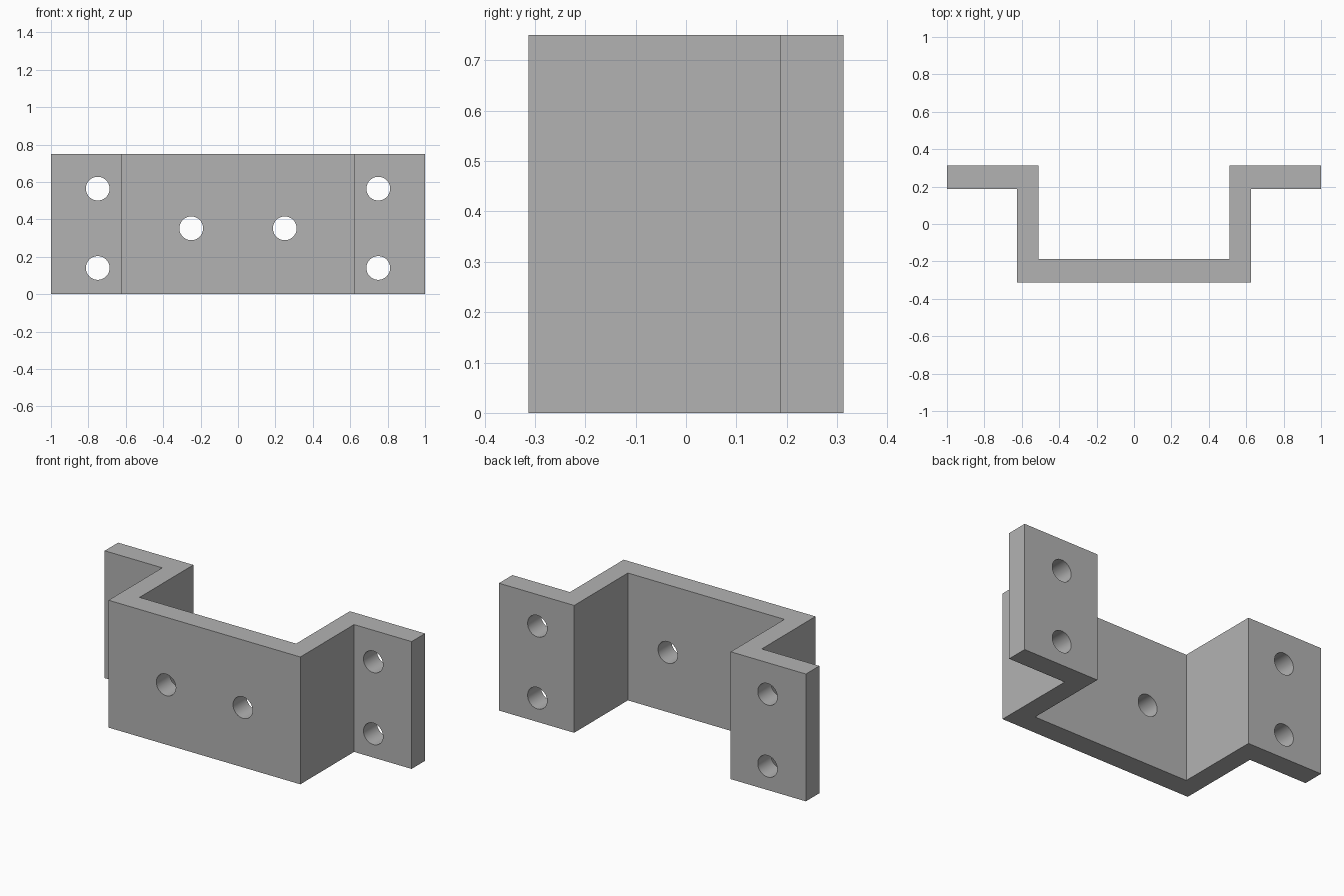
import bpy
import bmesh
import math

if "Cube" in bpy.data.objects:
    bpy.data.objects.remove(bpy.data.objects["Cube"], do_unlink=True)

HEIGHT = 0.75
HOLE_RADIUS = 0.0635

# Material
grey = bpy.data.materials.new("plain grey")
grey.use_nodes = True
colour = (0.45, 0.45, 0.45, 1)
grey.diffuse_color = colour
grey.node_tree.nodes["Principled BSDF"].inputs["Base Color"].default_value = colour


def make_object(name, bm):
    bmesh.ops.recalc_face_normals(bm, faces=bm.faces)
    mesh = bpy.data.meshes.new(name)
    bm.to_mesh(mesh)
    bm.free()
    mesh.materials.append(grey)
    obj = bpy.data.objects.new(name, mesh)
    bpy.context.collection.objects.link(obj)
    return obj


# Hat-shaped bracket: half profile mirrored, then extruded upwards
half = [(0.51, -0.1875), (0.51, 0.3125), (1, 0.3125),
        (1, 0.1875), (0.625, 0.1875), (0.625, -0.3125)]
profile = half + [(-x, y) for x, y in reversed(half)]
bm = bmesh.new()
face = bm.faces.new([bm.verts.new((x, y, 0)) for x, y in profile])
extruded = bmesh.ops.extrude_face_region(bm, geom=[face])["geom"]
bmesh.ops.translate(bm, vec=(0, 0, HEIGHT),
                    verts=[v for v in extruded if isinstance(v, bmesh.types.BMVert)])
bracket = make_object("bracket", bm)

# Screw holes: two in the front plate, two in each flange
bm = bmesh.new()
for side in (-1, 1):
    for x, z in ((0.25, 0.352), (0.75, 0.14), (0.75, 0.564)):
        made = bmesh.ops.create_cone(bm, cap_ends=True, segments=48,
                                     radius1=HOLE_RADIUS, radius2=HOLE_RADIUS, depth=1)
        for v in made["verts"]:
            vx, vy, vz = v.co
            v.co = (vx + side * x, -vz, vy + z)
cutter = make_object("hole_cutter", bm)

# Cut the holes and apply
cut = bracket.modifiers.new("holes", "BOOLEAN")
cut.operation = "DIFFERENCE"
cut.solver = "EXACT"
cut.object = cutter
bpy.context.view_layer.objects.active = bracket
bracket.select_set(True)
bpy.ops.object.modifier_apply(modifier=cut.name)
bpy.data.objects.remove(cutter, do_unlink=True)

# Smooth hole walls, crisp corners
bpy.ops.object.shade_smooth_by_angle(angle=math.radians(30))
